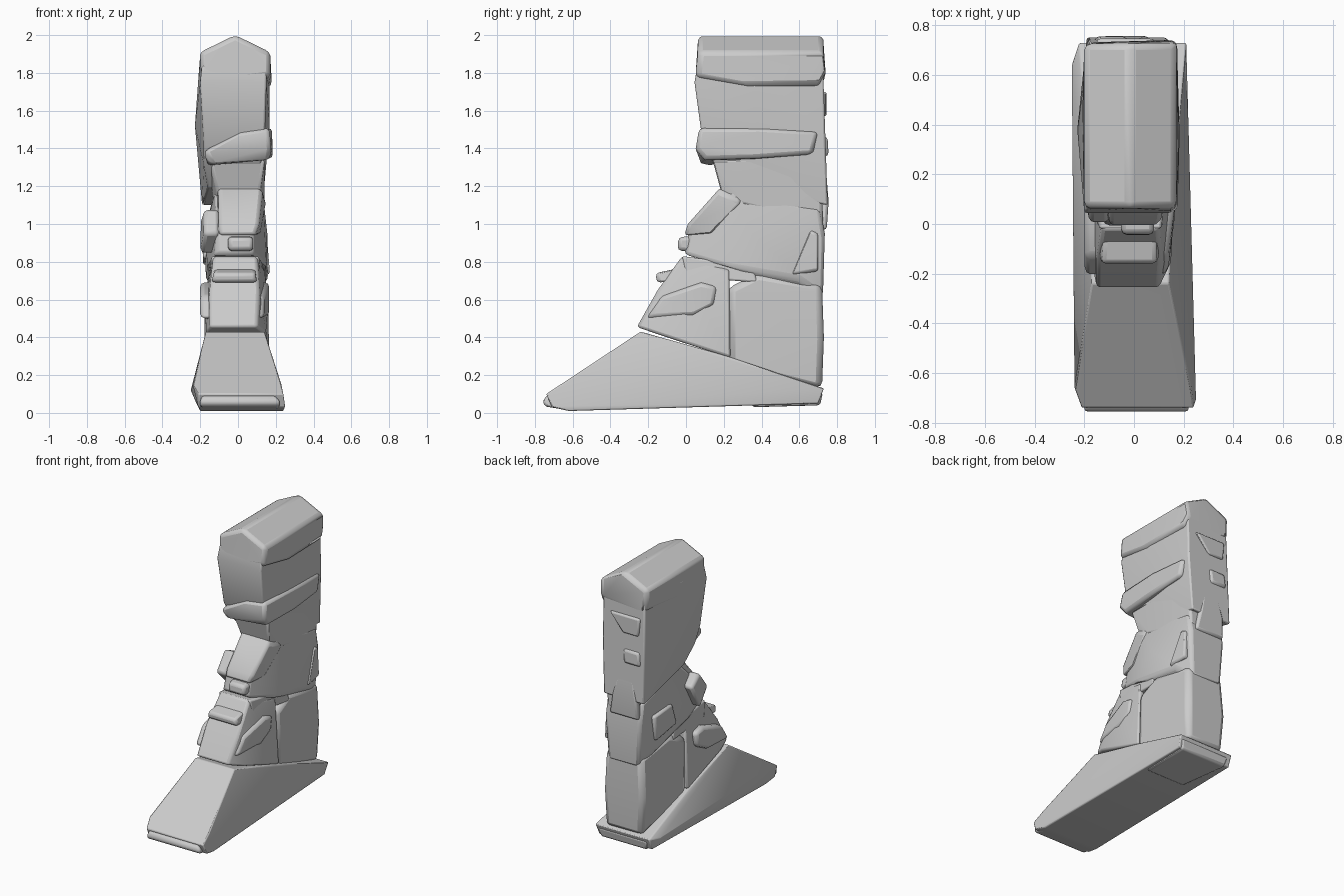
import bpy, bmesh
from math import radians


def hull(name, pts, bevel=0.02):
    """Rounded convex solid around a handful of points."""
    bm = bmesh.new()
    for p in pts:
        bm.verts.new(p)
    res = bmesh.ops.convex_hull(bm, input=bm.verts)
    loose = [v for v in bm.verts if not v.link_faces]
    bmesh.ops.delete(bm, geom=loose, context='VERTS')
    bmesh.ops.dissolve_limit(bm, angle_limit=radians(2), verts=bm.verts, edges=bm.edges)
    bmesh.ops.recalc_face_normals(bm, faces=bm.faces)
    me = bpy.data.meshes.new(name)
    bm.to_mesh(me)
    bm.free()
    ob = bpy.data.objects.new(name, me)
    bpy.context.collection.objects.link(ob)
    bpy.context.view_layer.objects.active = ob
    ob.select_set(True)
    bpy.ops.object.shade_smooth_by_angle(angle=radians(35))
    ob.select_set(False)
    if bevel:
        m = ob.modifiers.new("round", 'BEVEL')
        m.width, m.segments = bevel, 2
        m.limit_method, m.angle_limit = 'ANGLE', radians(35)
    return ob


def slab(name, rows, bevel=0.02):
    """Side profile: each row is y, z, left x, right x."""
    return hull(name, [(x, y, z) for y, z, a, b in rows for x in (a, b)], bevel)


# Foot shell, wide at the sole and pinched at the instep
slab("foot_shell", [
    (-0.74, 0.10, -0.21, 0.24), (-0.71, 0.03, -0.21, 0.25), (-0.62, 0.01, -0.20, 0.24),
    (0.70, 0.05, -0.22, 0.20), (0.73, 0.13, -0.22, 0.21), (0.64, 0.12, -0.25, 0.21),
    (-0.66, 0.15, -0.24, 0.23), (-0.24, 0.43, -0.17, 0.14), (0.22, 0.30, -0.18, 0.16)], 0.012)
slab("toe_lip", [
    (-0.757, 0.07, -0.20, 0.22), (-0.75, 0.035, -0.20, 0.22),
    (-0.66, 0.02, -0.20, 0.22), (-0.72, 0.105, -0.19, 0.19)], 0.015)
slab("heel_sole", [
    (0.35, 0.03, -0.12, 0.18), (0.71, 0.04, -0.18, 0.18),
    (0.725, 0.11, -0.20, 0.20), (0.35, 0.10, -0.12, 0.19)], 0.015)

# Ankle region
slab("heel_block", [
    (0.22, 0.26, -0.16, 0.16), (0.72, 0.13, -0.15, 0.14), (0.73, 0.40, -0.17, 0.15),
    (0.72, 0.68, -0.15, 0.14), (0.38, 0.74, -0.16, 0.15), (0.22, 0.66, -0.16, 0.15)], 0.035)
slab("instep", [
    (-0.26, 0.455, -0.15, 0.10), (-0.15, 0.65, -0.15, 0.11), (-0.02, 0.83, -0.13, 0.10),
    (0.23, 0.76, -0.15, 0.14), (0.235, 0.29, -0.18, 0.165), (-0.16, 0.42, -0.17, 0.15),
    (0.08, 0.58, -0.175, 0.16)], 0.015)
slab("instep_collar", [
    (-0.02, 0.83, -0.14, 0.11), (0.00, 0.72, -0.15, 0.12),
    (0.38, 0.69, -0.16, 0.15), (0.35, 0.78, -0.15, 0.14)], 0.01)
slab("instep_buckle", [
    (-0.16, 0.74, -0.13, 0.09), (-0.155, 0.69, -0.14, 0.10),
    (0.0, 0.70, -0.13, 0.10), (-0.02, 0.77, -0.12, 0.09)], 0.018)

# Side lugs, one on each flank of the instep
for side, a, b in (("right", 0.08, 0.165), ("left", -0.20, -0.11)):
    slab(side + "_instep_lug", [
        (-0.21, 0.50, a, b - 0.03 * (b > 0)), (-0.13, 0.62, a, b - 0.03 * (b > 0)),
        (0.08, 0.69, a, b), (0.165, 0.67, a, b),
        (0.15, 0.57, a, b), (0.03, 0.51, a, b)], 0.022)

# Lower cuff with its tongue
slab("lower_cuff", [
    (-0.01, 0.84, -0.12, 0.08), (0.02, 0.98, -0.11, 0.08), (0.24, 1.18, -0.12, 0.13),
    (0.71, 1.08, -0.15, 0.13), (0.735, 0.95, -0.15, 0.13), (0.725, 0.62, -0.13, 0.11),
    (0.60, 0.71, -0.17, 0.16), (0.35, 0.95, -0.175, 0.155), (0.20, 0.78, -0.16, 0.15)], 0.02)
slab("cuff_tongue", [
    (-0.01, 0.94, -0.10, 0.09), (0.01, 1.00, -0.10, 0.11), (0.17, 1.18, -0.10, 0.13),
    (0.25, 1.22, -0.11, 0.05), (0.30, 1.12, -0.12, 0.15), (0.14, 0.95, -0.11, 0.12)], 0.018)
slab("tongue_buckle", [
    (-0.045, 0.86, -0.05, 0.08), (-0.04, 0.93, -0.05, 0.08),
    (0.08, 0.94, -0.06, 0.08), (0.08, 0.85, -0.06, 0.08)], 0.02)
slab("left_cuff_lug", [
    (0.00, 0.95, -0.18, -0.10), (0.10, 1.08, -0.18, -0.10),
    (0.22, 1.02, -0.20, -0.10), (0.12, 0.84, -0.20, -0.10)], 0.02)
slab("right_cuff_lug", [
    (0.63, 0.83, 0.08, 0.15), (0.66, 0.97, 0.08, 0.15), (0.70, 0.95, 0.08, 0.15),
    (0.70, 0.75, 0.08, 0.16), (0.56, 0.73, 0.08, 0.17)], 0.015)
slab("left_cuff_plate", [
    (0.36, 0.82, -0.185, -0.10), (0.42, 0.98, -0.19, -0.10),
    (0.62, 0.96, -0.185, -0.10), (0.60, 0.78, -0.185, -0.10)], 0.015)

# Shaft: neck and calf shell
slab("neck", [
    (0.20, 1.12, -0.10, 0.11), (0.14, 1.34, -0.15, 0.14), (0.72, 1.34, -0.15, 0.14),
    (0.725, 1.00, -0.13, 0.12), (0.32, 1.10, -0.13, 0.14)], 0.015)
slab("calf_shell", [
    (0.045, 1.75, -0.20, 0.15), (0.06, 1.84, -0.19, 0.15), (0.09, 1.42, -0.18, 0.14),
    (0.15, 1.31, -0.18, 0.12), (0.25, 1.19, -0.16, 0.10), (0.75, 1.10, -0.19, 0.13),
    (0.735, 1.50, -0.19, 0.15), (0.725, 1.84, -0.18, 0.15),
    (0.38, 1.52, -0.228, 0.168), (0.35, 1.84, -0.205, 0.165)], 0.02)

# Diagonal strap over the front and along the right side
hull("calf_strap", [
    (-0.18, 0.12, 1.39), (-0.16, 0.12, 1.31), (-0.18, 0.06, 1.38), (-0.15, 0.08, 1.32),
    (0.02, 0.07, 1.49), (0.165, 0.07, 1.51), (0.175, 0.05, 1.40), (0.165, 0.10, 1.34),
    (0.18, 0.40, 1.51), (0.185, 0.40, 1.35), (0.17, 0.70, 1.49), (0.175, 0.67, 1.37),
    (0.0, 0.70, 1.47), (0.0, 0.66, 1.38)], 0.022)

# Back pieces
slab("strap_clip", [
    (0.66, 1.35, -0.16, -0.03), (0.755, 1.36, -0.16, -0.03),
    (0.75, 1.46, -0.15, -0.02), (0.66, 1.47, -0.15, -0.02)], 0.018)
slab("back_spine", [
    (0.68, 0.97, -0.14, 0.09), (0.745, 0.97, -0.14, 0.09),
    (0.755, 1.12, -0.13, 0.06), (0.74, 1.30, -0.09, 0.02), (0.66, 1.30, -0.09, 0.02)], 0.015)
slab("back_tab", [
    (0.66, 1.58, -0.14, -0.02), (0.745, 1.57, -0.14, -0.02),
    (0.745, 1.70, -0.15, 0.09), (0.66, 1.70, -0.15, 0.09)], 0.012)

# Gabled top cap
hull("top_cap", [(x, y, z) for y in (0.065, 0.725) for x, z in
                 ((-0.20, 1.91), (-0.015, 2.0), (0.17, 1.91))]
     + [(-0.19, 0.05, 1.73), (0.17, 0.05, 1.78), (0.18, 0.35, 1.725),
        (0.175, 0.70, 1.73), (-0.19, 0.73, 1.76), (-0.21, 0.40, 1.73),
        (0.16, 0.74, 1.80)], 0.025)
